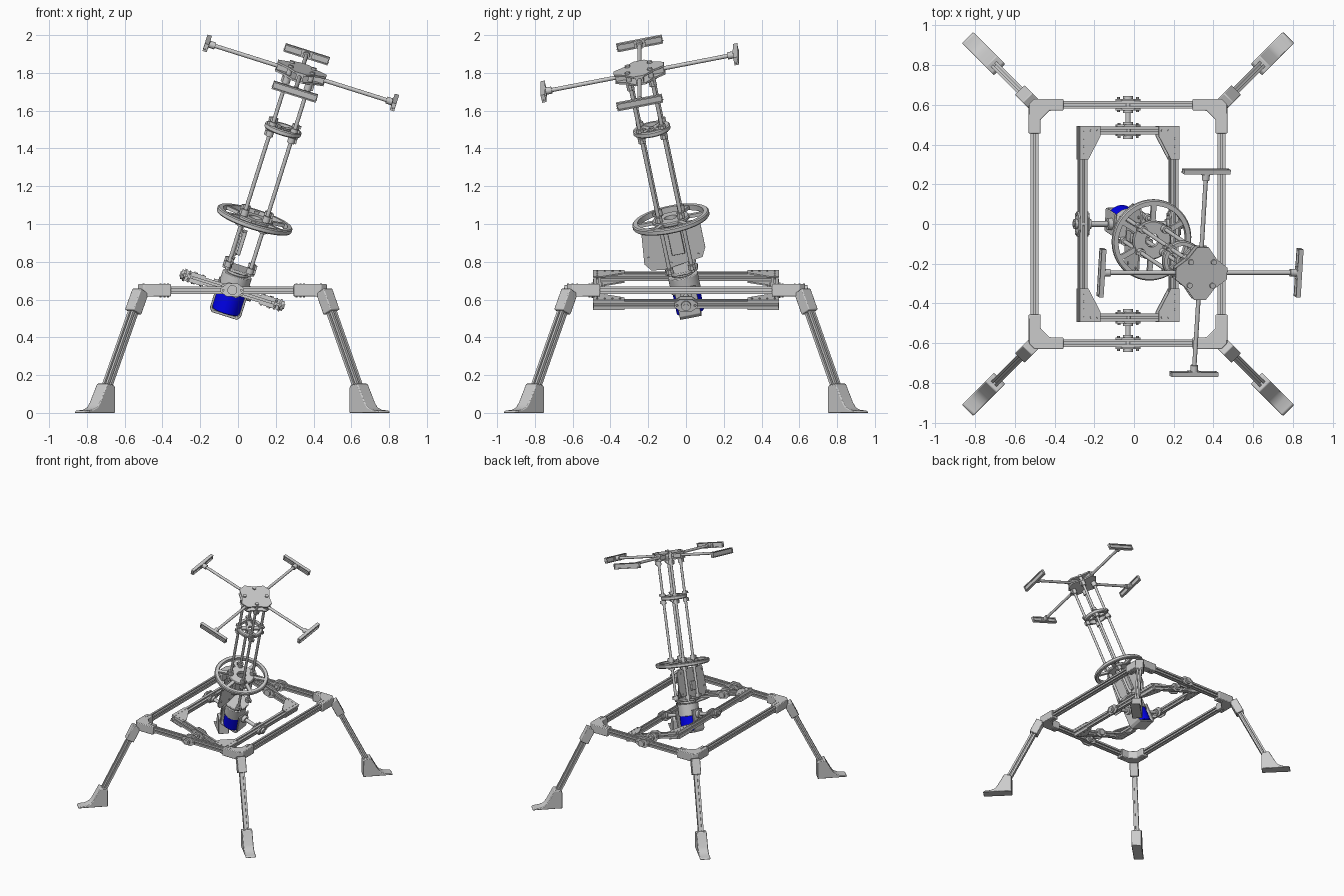
import bpy, bmesh
from math import sin, cos, pi, radians
from mathutils import Matrix, Vector as V

if "Cube" in bpy.data.objects:
    bpy.data.objects.remove(bpy.data.objects["Cube"])

I = Matrix.Identity(4)
BASE = Matrix.Translation((-0.03, 0, 0))
GIMBAL = Matrix.Translation((-0.03, 0, 0.65)) @ Matrix.Rotation(radians(17.5), 4, 'Y')
TOWER = GIMBAL @ Matrix.Rotation(radians(11.5), 4, 'X')
SIGNS = [(1, 1), (-1, 1), (-1, -1), (1, -1)]


def prism(bm, pts, z0, z1, mat=I):
    lo = [bm.verts.new(mat @ V((x, y, z0))) for x, y in pts]
    hi = [bm.verts.new(mat @ V((x, y, z1))) for x, y in pts]
    n = len(pts)
    bm.faces.new(lo)
    bm.faces.new(hi)
    for i in range(n):
        j = (i + 1) % n
        bm.faces.new((lo[i], lo[j], hi[j], hi[i]))


def axes(p0, p1):
    """Matrix at p0 with z running to p1 and x kept level."""
    d = (V(p1) - V(p0)).normalized()
    x = d.cross(V((0, 0, 1)))
    x = x.normalized() if x.length > 1e-4 else V((1, 0, 0))
    return Matrix.Translation(p0) @ Matrix((x, d.cross(x), d)).transposed().to_4x4()


def sweep(bm, pts, p0, p1):
    prism(bm, pts, 0, (V(p1) - V(p0)).length, axes(p0, p1))


def ngon(r, n=20, a=0):
    return [(r * cos(a + 2 * pi * i / n), r * sin(a + 2 * pi * i / n)) for i in range(n)]


def rod(bm, p0, p1, r, n=20):
    sweep(bm, ngon(r, n), p0, p1)


def rect(w, h):
    return [(x * w / 2, y * h / 2) for x, y in SIGNS]


def box(bm, c, s):
    prism(bm, rect(s[0], s[1]), -s[2] / 2, s[2] / 2, Matrix.Translation(c))


def lathe(bm, prof, n=48, z=0):
    rings = [[bm.verts.new((r * cos(2 * pi * i / n), r * sin(2 * pi * i / n), z + h))
              for r, h in prof] for i in range(n)]
    m = len(prof)
    for i in range(n):
        a, b = rings[i], rings[(i + 1) % n]
        for j in range(m):
            k = (j + 1) % m
            bm.faces.new((a[j], b[j], b[k], a[k]))


def ring(bm, r0, r1, z0, z1, n=48):
    c = min(0.006, (z1 - z0) / 4)
    lathe(bm, [(r0, z0), (r1 - c, z0), (r1, z0 + c), (r1, z1 - c), (r1 - c, z1), (r0, z1)], n)


def finish(bm, name, mat=I, bevel=0, color=None):
    bmesh.ops.recalc_face_normals(bm, faces=bm.faces)
    me = bpy.data.meshes.new(name)
    bm.to_mesh(me)
    bm.free()
    me.polygons.foreach_set("use_smooth", [True] * len(me.polygons))
    me.set_sharp_from_angle(angle=radians(30))
    ob = bpy.data.objects.new(name, me)
    bpy.context.collection.objects.link(ob)
    ob.matrix_world = mat
    if bevel:
        mod = ob.modifiers.new("bevel", 'BEVEL')
        mod.width, mod.segments, mod.limit_method = bevel, 2, 'ANGLE'
    if color:
        m = bpy.data.materials.new(name)
        m.diffuse_color = color
        m.use_nodes = True
        m.node_tree.nodes["Principled BSDF"].inputs["Base Color"].default_value = m.diffuse_color
        me.materials.append(m)
    return ob


# slotted square rail section
H, S, D = 0.02, 0.005, 0.011
SLOT = []
for k in range(4):
    c, s = round(cos(k * pi / 2)), round(sin(k * pi / 2))
    SLOT += [(x * c - y * s, x * s + y * c) for x, y in
             [(H, -H), (H, -S), (H - D, -S), (H - D, S), (H, S)]]

# outer frame rails
bm = bmesh.new()
for s in (1, -1):
    sweep(bm, SLOT, (s * 0.47, -0.58, 0.65), (s * 0.47, 0.58, 0.65))
    sweep(bm, SLOT, (-0.45, s * 0.6, 0.65), (0.45, s * 0.6, 0.65))
finish(bm, "outer_frame_rails", BASE)

# corner brackets, legs and feet
L = [(-.145, .03), (0, .03), (.03, 0), (.03, -.145), (-.03, -.145), (-.03, -.075), (-.075, -.03), (-.145, -.03)]
FOOT = [(.25, 0), (.25, .135), (.262, .148), (.31, .155), (.365, .055), (.385, .03), (.42, .016), (.47, .012), (.48, 0)]
for i, (sx, sy) in enumerate(SIGNS):
    u = V((sx, sy, 0)).normalized()
    c = V((sx * 0.47, sy * 0.6, 0))
    up = V((0, 0, 1))
    top, low = c + u * 0.03 + up * 0.63, c + u * 0.285 + up * 0.12
    bm = bmesh.new()
    prism(bm, [(c.x + sx * x, c.y + sy * y) for x, y in L], 0.615, 0.682)
    sweep(bm, rect(0.068, 0.064), top + (top - low) * 0.03, top + (low - top) * 0.19)
    finish(bm, f"corner_bracket_{i}", BASE, 0.005)
    bm = bmesh.new()
    for t in (0.09, 0.11, 0.13):
        for q in (c - V((sx * t, 0, 0)), c - V((0, sy * t, 0))):
            rod(bm, q + up * 0.61, q + up * 0.686, 0.005, 8)
    finish(bm, f"bracket_bolts_{i}", BASE)
    bm = bmesh.new()
    sweep(bm, SLOT, top, low)
    finish(bm, f"leg_{i}", BASE)
    bm = bmesh.new()
    w = u.cross(up)
    prism(bm, FOOT, -0.04, 0.04, Matrix.Translation(c) @ Matrix((u, up, w)).transposed().to_4x4())
    finish(bm, f"foot_{i}", BASE, 0.005)

# tilting inner frame
X, Y = 0.24, 0.47
bm = bmesh.new()
for s in (1, -1):
    sweep(bm, SLOT, (s * X, -Y - H, 0), (s * X, Y + H, 0))
    sweep(bm, SLOT, (-X + H, s * Y, 0), (X - H, s * Y, 0))
finish(bm, "inner_frame_rails", GIMBAL)
G = [(.022, .022), (.022, -.145), (-.022, -.145), (-.085, -.03), (-.085, .022)]
for i, (sx, sy) in enumerate(SIGNS):
    bm = bmesh.new()
    pts = [(sx * (X + x), sy * (Y + y)) for x, y in G]
    for z in (0.02, -0.028):
        prism(bm, pts, z, z + 0.008)
    for x, y in [(0, 0), (0, -.04), (0, -.08), (0, -.12), (-.035, 0), (-.07, 0)]:
        p = V((sx * (X + x), sy * (Y + y), 0))
        rod(bm, p - V((0, 0, .032)), p + V((0, 0, .032)), 0.005, 8)
    finish(bm, f"inner_gusset_{i}", GIMBAL)


# diamond flange bearings and pivot shafts
def bearing(bm, p, d, t=0.018):
    p, d = V(p), V(d)
    side = d.cross(V((0, 0, 1)))
    sweep(bm, [(-.062, -.01), (-.03, -.034), (.03, -.034), (.062, -.01),
               (.062, .01), (.03, .034), (-.03, .034), (-.062, .01)], p, p + d * t)
    rod(bm, p, p + d * (t + 0.014), 0.026)
    for s in (1, -1):
        rod(bm, p + side * s * .048, p + side * s * .048 + d * (t + .008), 0.007, 6)


for s, n in ((1, "back"), (-1, "front")):
    bm = bmesh.new()
    bearing(bm, (0, s * 0.62, 0.65), (0, s, 0), 0.01)
    bearing(bm, (0, s * 0.58, 0.65), (0, -s, 0), 0.008)
    rod(bm, (0, s * 0.645, 0.65), (0, s * 0.44, 0.65), 0.013)
    finish(bm, n + "_pivot_bearing", BASE)
    bm = bmesh.new()
    bearing(bm, (0, s * 0.49, 0), (0, s, 0), 0.01)
    bearing(bm, (0, s * 0.45, 0), (0, -s, 0), 0.008)
    finish(bm, n + "_inner_bearing", GIMBAL)
for s, n in ((1, "right"), (-1, "left")):
    bm = bmesh.new()
    bearing(bm, (s * 0.26, 0, 0), (s, 0, 0), 0.01)
    bearing(bm, (s * 0.22, 0, 0), (-s, 0, 0), 0.008)
    rod(bm, (s * 0.29, 0, 0), (s * 0.08, 0, 0), 0.014)
    rod(bm, (s * 0.11, 0, 0), (s * 0.08, 0, 0), 0.03)
    finish(bm, n + "_trunnion", GIMBAL)

# motor in its cradle
bm = bmesh.new()
U = [(-.086, .04), (-.086, -.115), (-.07, -.135), (.07, -.135), (.086, -.115), (.086, .04),
     (.074, .04), (.074, -.11), (.064, -.122), (-.064, -.122), (-.074, -.11), (-.074, .04)]
sweep(bm, [(-x, -z) for x, z in U], (0, -0.058, 0), (0, 0.058, 0))
finish(bm, "motor_cradle", TOWER, 0.003)
bm = bmesh.new()
rod(bm, (0, 0, -0.12), (0, 0, 0), 0.074, 40)
finish(bm, "blue_motor", TOWER, 0.004, (0.0, 0.0, 0.9, 1))
bm = bmesh.new()
rod(bm, (0, 0, -0.005), (0, 0, 0.09), 0.08, 40)
rod(bm, (0, 0, 0.09), (0, 0, 0.11), 0.06, 40)
prism(bm, ngon(0.095, 8, pi / 8), 0.11, 0.125)
finish(bm, "motor_collar", TOWER, 0.004)

# tower rods with clamps
R = 0.06
bm = bmesh.new()
for sx, sy in SIGNS:
    rod(bm, (sx * R, sy * R, 0.11), (sx * R, sy * R, 1.22), 0.0105)
finish(bm, "tower_rods", TOWER)
bm = bmesh.new()
for sx, sy in SIGNS:
    for z0, z1 in ((.125, .155), (.355, .385), (.415, .45), (.865, .895), (.925, .945), (1.165, 1.205)):
        rod(bm, (sx * R, sy * R, z0), (sx * R, sy * R, z1), 0.02)
        box(bm, (sx * (R + .018), sy * R, (z0 + z1) / 2), (.022, .016, (z1 - z0) * .8))
finish(bm, "rod_clamps", TOWER)

# electronics plate on the side of the tower
bm = bmesh.new()
PLATE = [(-.19, .17), (-.17, .36), (.12, .36), (.145, .335), (.145, .2), (.12, .15), (-.09, .12), (-.16, .13)]
sweep(bm, [(y, -z) for y, z in PLATE], (-0.05, 0, 0), (-0.042, 0, 0))
for y, z in [(-.16, .33), (-.16, .2), (-.05, .15), (.1, .17), (.1, .33), (-.05, .33)]:
    rod(bm, (-0.056, -y, z), (-0.036, -y, z), 0.007, 8)
ob = finish(bm, "electronics_plate", TOWER @ Matrix.Rotation(pi, 4, 'Z') @ Matrix.Translation((0.092, 0, 0)))
bm = bmesh.new()
box(bm, (-0.028, 0, 0.26), (0.022, 0.07, 0.13))
box(bm, (-0.058, -0.02, 0.22), (0.016, 0.05, 0.07))
finish(bm, "electronics_boxes", TOWER, 0.003)

# spoked wheel
bm = bmesh.new()
ring(bm, 0.178, 0.207, 0.385, 0.415, 64)
ring(bm, 0.035, 0.1, 0.388, 0.412)
for k in range(6):
    a = k * pi / 3 + pi / 6
    d = V((cos(a), sin(a), 0))
    sweep(bm, rect(0.026, 0.018), d * 0.09 + V((0, 0, .4)), d * 0.185 + V((0, 0, .4)))
finish(bm, "spoked_wheel", TOWER)

# mid tower spacer ring
bm = bmesh.new()
ring(bm, 0.075, 0.1, 0.895, 0.925)
ring(bm, 0.015, 0.035, 0.9, 0.92, 24)
for sx, sy in SIGNS:
    sweep(bm, rect(0.03, 0.018), (sx * .02, sy * .02, .91), (sx * .06, sy * .06, .91))
finish(bm, "spacer_ring", TOWER)

# top hub plates, arms and end bars
HZ = 1.23
hub = [(.135, -.03), (.135, .03), (.075, .075), (.03, .135), (-.03, .135), (-.075, .075),
       (-.135, .03), (-.135, -.03), (-.075, -.075), (-.03, -.135), (.03, -.135), (.075, -.075)]
bm = bmesh.new()
for z in (HZ - 0.026, HZ + 0.016):
    prism(bm, hub, z, z + 0.01)
for k in range(4):
    d = V((cos(k * pi / 2), sin(k * pi / 2), 0))
    sweep(bm, rect(0.04, 0.034), d * 0.06 + V((0, 0, HZ)), d * 0.13 + V((0, 0, HZ)))
for sx, sy in SIGNS:
    rod(bm, (sx * R, sy * R, HZ - .05), (sx * R, sy * R, HZ + .036), 0.014)
finish(bm, "top_hub", TOWER)
for k, n in enumerate(("right", "back", "left", "front")):
    M = TOWER @ Matrix.Translation((0, 0, HZ)) @ Matrix.Rotation(k * pi / 2, 4, 'Z')
    bm = bmesh.new()
    rod(bm, (0.1, 0, 0), (0.515, 0, 0), 0.011)
    finish(bm, n + "_arm", M)
    bm = bmesh.new()
    rod(bm, (0.475, 0, 0), (0.508, 0, 0), 0.019)
    box(bm, (0.512, 0, 0), (0.012, 0.06, 0.04))
    for s in (1, -1):
        box(bm, (0.52, 0, s * 0.018), (0.024, 0.245, 0.007))
        box(bm, (0.52, s * 0.12, 0), (0.022, 0.006, 0.034))
    box(bm, (0.52, 0, 0), (0.006, 0.242, 0.032))
    for j in range(8):
        y, s = -0.12 + 0.03 * j, (-1) ** j
        sweep(bm, rect(0.006, 0.018), (0.52, y, -s * 0.015), (0.52, y + 0.03, s * 0.015))
    finish(bm, n + "_end_bar", M)
